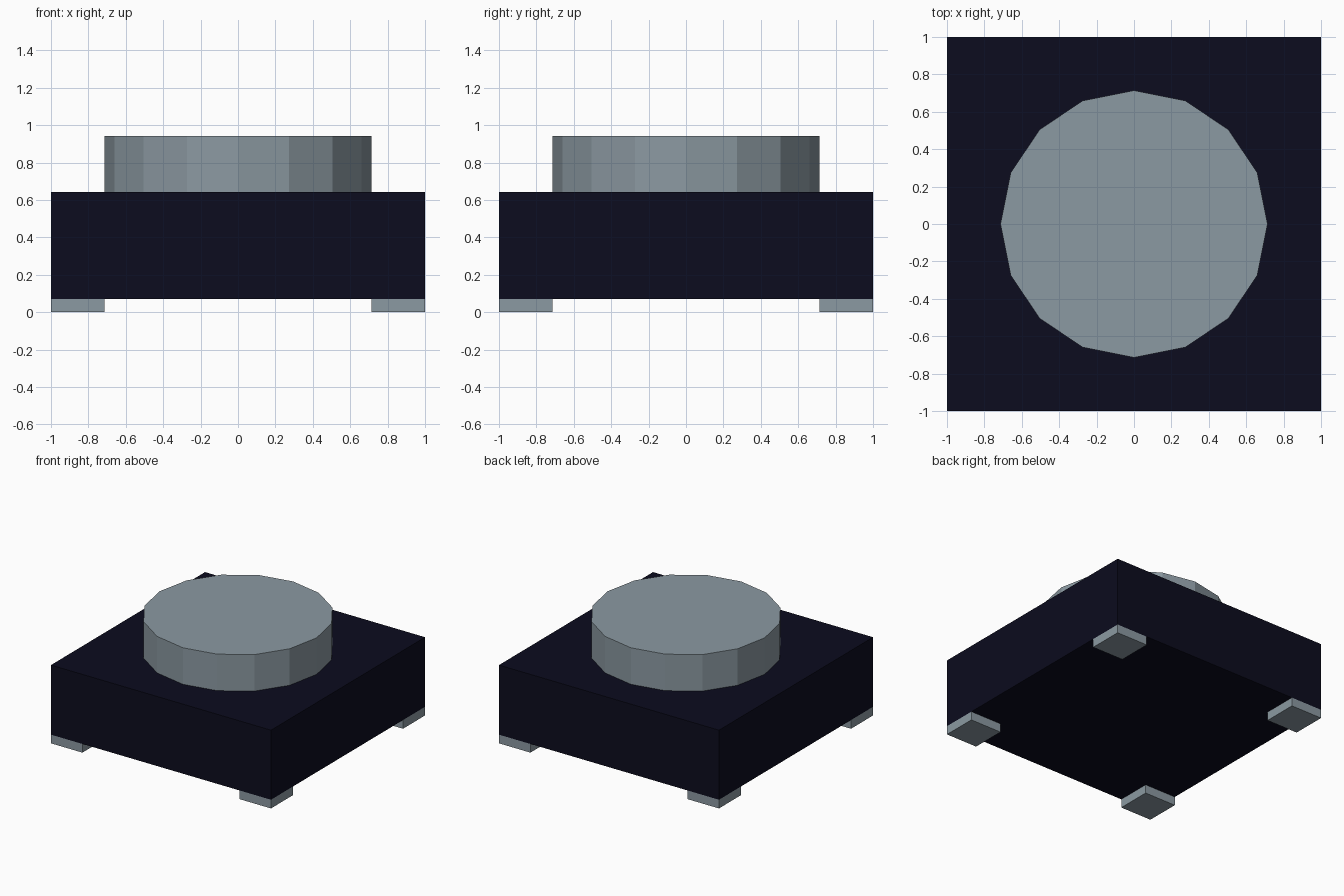
import bpy

default = bpy.data.objects.get("Cube")
if default:
    bpy.data.objects.remove(default, do_unlink=True)


def make_material(name, rgb):
    mat = bpy.data.materials.new(name)
    mat.use_nodes = True
    color = (*rgb, 1)
    mat.diffuse_color = color
    mat.node_tree.nodes["Principled BSDF"].inputs["Base Color"].default_value = color
    return mat


def finish(name, mat):
    obj = bpy.context.object
    obj.name = obj.data.name = name
    obj.data.materials.append(mat)
    return obj


def box(name, mat, x, y, width, bottom, top):
    bpy.ops.mesh.primitive_cube_add(size=1, location=(x, y, (bottom + top) / 2))
    obj = finish(name, mat)
    obj.scale = (width, width, top - bottom)
    bpy.ops.object.transform_apply(location=False, rotation=False, scale=True)
    return obj


navy = make_material("dark navy", (0.0035, 0.0035, 0.013))
grey = make_material("blue grey", (0.26, 0.32, 0.36))

FOOT_TOP, BODY_TOP, CAP_TOP = 0.0714, 0.643, 0.943
FOOT = 0.286

# Square body
box("body", navy, 0, 0, 2, FOOT_TOP, BODY_TOP)

# Sixteen-sided cap, faceted
bpy.ops.mesh.primitive_cylinder_add(
    vertices=16, radius=0.714, depth=CAP_TOP - BODY_TOP,
    location=(0, 0, (BODY_TOP + CAP_TOP) / 2))
finish("round_cap", grey)

# Four corner feet, flush with the body sides
offset = 1 - FOOT / 2
for side, sx in (("left", 1), ("right", -1)):
    for end, sy in (("front", -1), ("back", 1)):
        box(f"{end}_{side}_foot", grey, sx * offset, sy * offset, FOOT, 0, FOOT_TOP)
